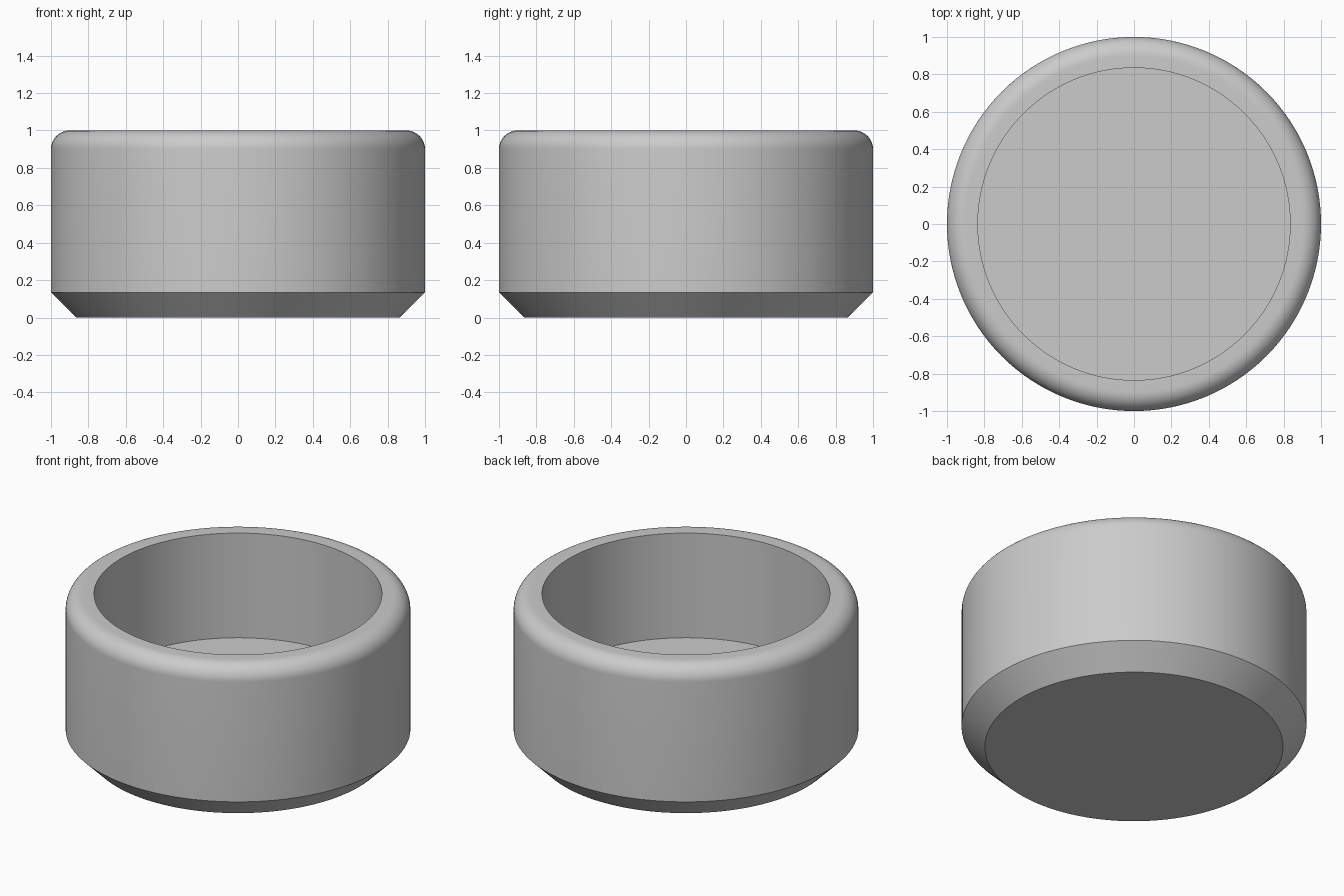
import bpy, bmesh, math

if "Cube" in bpy.data.objects:
    bpy.data.objects.remove(bpy.data.objects["Cube"])

# Plain grey material
grey = bpy.data.materials.new("grey")
grey.diffuse_color = (0.6, 0.6, 0.6, 1)
grey.use_nodes = True
grey.node_tree.nodes["Principled BSDF"].inputs["Base Color"].default_value = grey.diffuse_color

# Half profile of the cup (radius, height): chamfered foot, rounded rim, recessed floor
R, H, CHAMFER, FILLET = 1.0, 1.0, 0.135, 0.1
INNER, FLOOR = 0.835, 0.33
profile = [(0, 0), (R - CHAMFER, 0), (R, CHAMFER)]
for i in range(13):
    a = math.pi / 2 * i / 12
    profile.append((R - FILLET + FILLET * math.cos(a), H - FILLET + FILLET * math.sin(a)))
profile += [(INNER, H), (INNER, FLOOR), (0, FLOOR)]

# Spin the profile around z
bm = bmesh.new()
verts = [bm.verts.new((r, 0, z)) for r, z in profile]
edges = [bm.edges.new(pair) for pair in zip(verts, verts[1:])]
bmesh.ops.spin(bm, geom=verts + edges, cent=(0, 0, 0), axis=(0, 0, 1),
               angle=2 * math.pi, steps=128, use_merge=True)
bmesh.ops.remove_doubles(bm, verts=bm.verts, dist=1e-4)
bmesh.ops.recalc_face_normals(bm, faces=bm.faces)

mesh = bpy.data.meshes.new("cup")
bm.to_mesh(mesh)
bm.free()
cup = bpy.data.objects.new("cup", mesh)
bpy.context.collection.objects.link(cup)
mesh.materials.append(grey)

# Smooth shading with crisp chamfer and inner edges
bpy.context.view_layer.objects.active = cup
cup.select_set(True)
bpy.ops.object.shade_smooth_by_angle(angle=math.radians(30))
